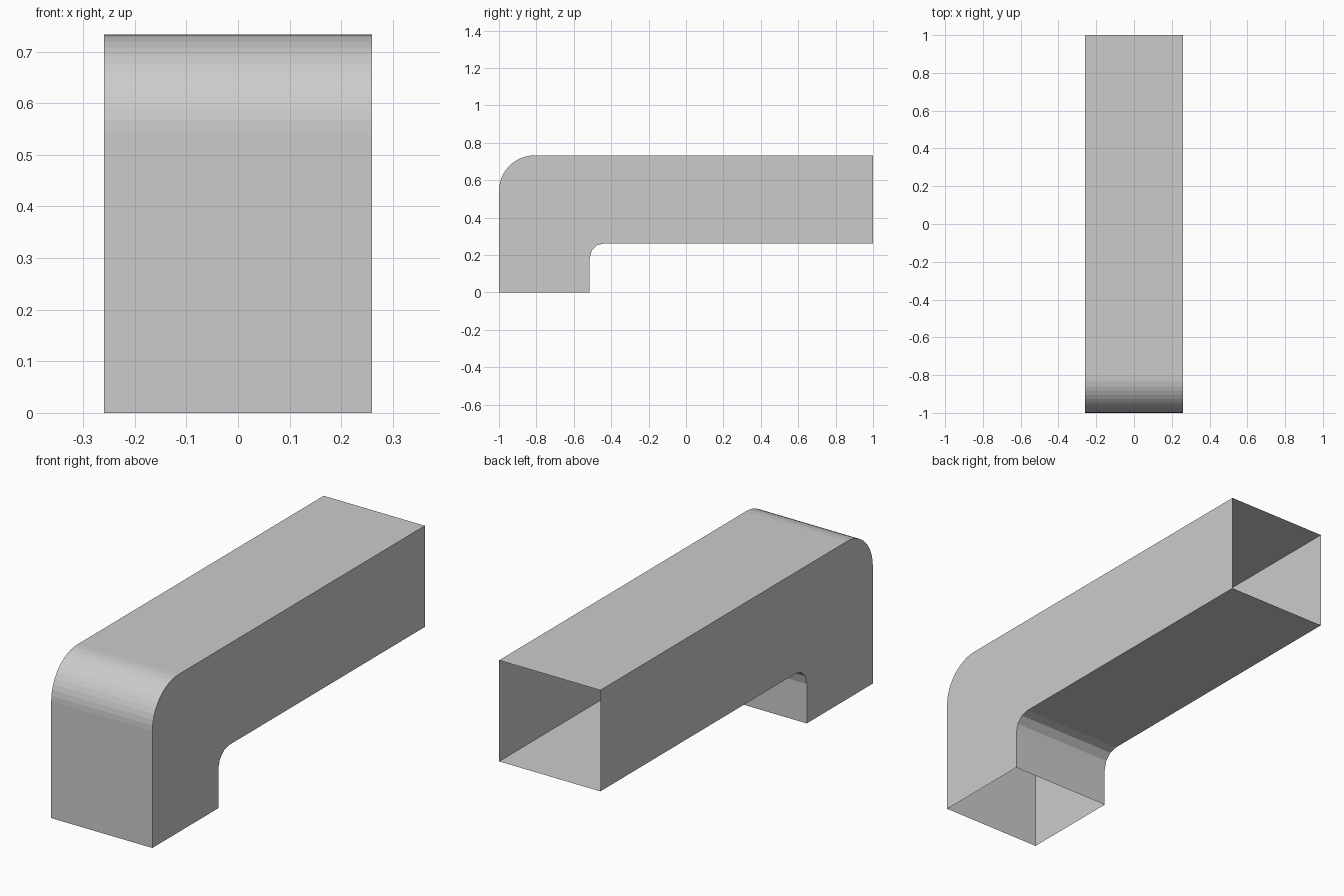
import bpy
import bmesh
from math import cos, sin, pi

HALF_WIDTH = 0.26

if "Cube" in bpy.data.objects:
    bpy.data.objects.remove(bpy.data.objects["Cube"], do_unlink=True)


def make_material(name, color):
    mat = bpy.data.materials.new(name)
    mat.use_nodes = True
    mat.diffuse_color = color
    mat.node_tree.nodes["Principled BSDF"].inputs["Base Color"].default_value = color
    return mat


def bend(cy, cz, radius, steps):
    """Quarter arc in the side plane, from the vertical wall to the horizontal one."""
    angles = [pi - pi / 2 * i / steps for i in range(steps + 1)]
    return [(cy + radius * cos(a), cz + radius * sin(a)) for a in angles]


# Outer wall runs up the front and back along the top; inner wall runs beneath it
outer = [(-1, 0)] + bend(-0.81, 0.543, 0.19, 12) + [(1, 0.733)]
inner = [(-0.515, 0)] + bend(-0.435, 0.183, 0.08, 3) + [(1, 0.263)]

bm = bmesh.new()


def add_row(points, x):
    return [bm.verts.new((x, y, z)) for y, z in points]


outer_right, outer_left = add_row(outer, -HALF_WIDTH), add_row(outer, HALF_WIDTH)
inner_right, inner_left = add_row(inner, -HALF_WIDTH), add_row(inner, HALF_WIDTH)

# Curved walls, facing outwards
for i in range(len(outer) - 1):
    bm.faces.new((outer_right[i], outer_left[i], outer_left[i + 1], outer_right[i + 1]))
for i in range(len(inner) - 1):
    bm.faces.new((inner_left[i], inner_right[i], inner_right[i + 1], inner_left[i + 1]))

# Flat side walls; the bottom and back ends stay open
bm.faces.new(outer_right + inner_right[::-1])
bm.faces.new(inner_left + outer_left[::-1])

mesh = bpy.data.meshes.new("elbow_duct")
bm.to_mesh(mesh)
bm.free()
mesh.materials.append(make_material("light grey", (0.6, 0.6, 0.6, 1)))
duct = bpy.data.objects.new("elbow_duct", mesh)
bpy.context.collection.objects.link(duct)
